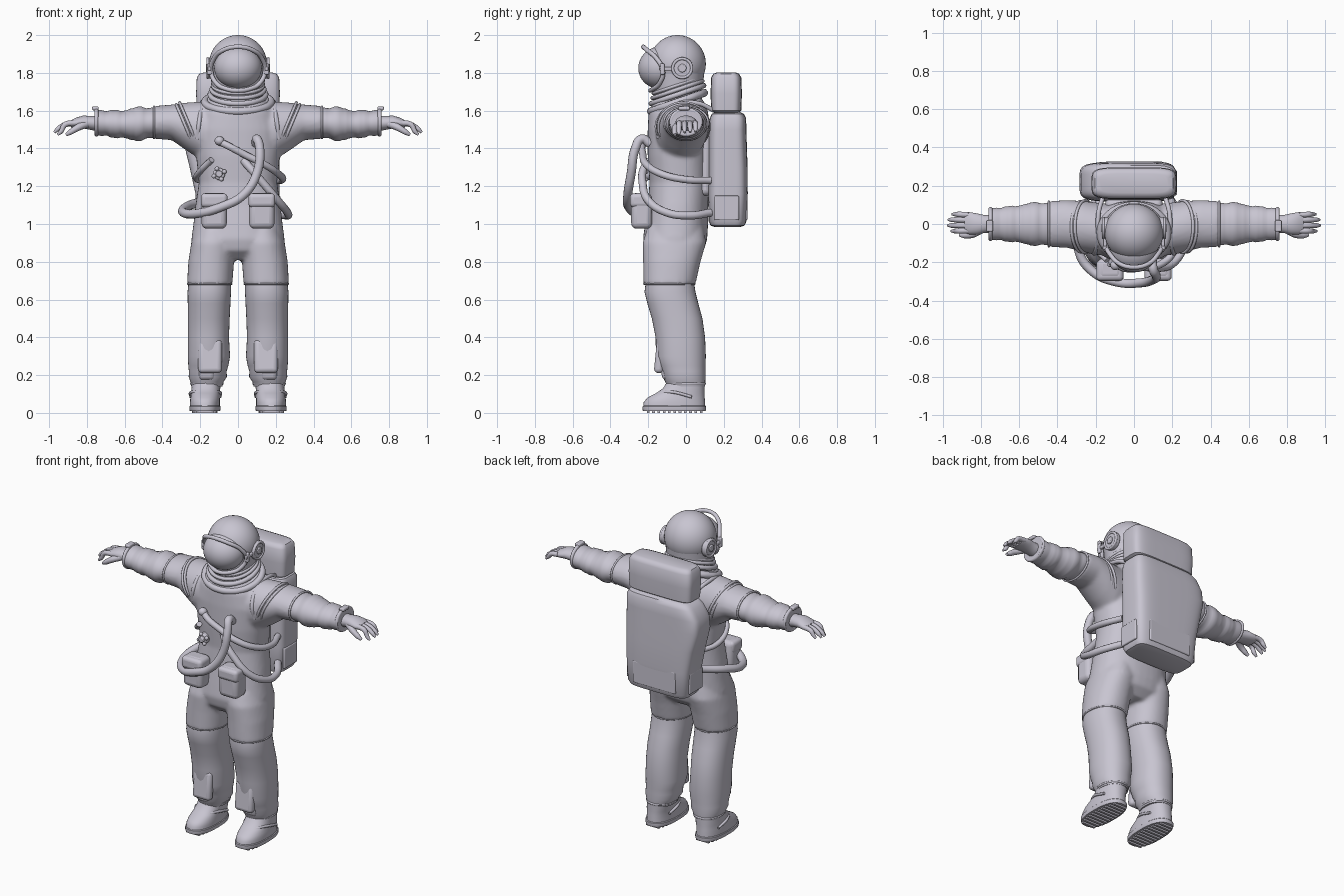
import bpy, bmesh, math, random
from mathutils import Matrix, Vector

random.seed(4)
if "Cube" in bpy.data.objects:
    bpy.data.objects.remove(bpy.data.objects["Cube"])

suit = bpy.data.materials.new("pale lavender grey")
suit.use_nodes = True
COLOR = (0.58, 0.56, 0.64, 1)
suit.diffuse_color = COLOR
suit.node_tree.nodes["Principled BSDF"].inputs["Base Color"].default_value = COLOR
parts = []


def finish(name, bm, mirror=False):
    bmesh.ops.recalc_face_normals(bm, faces=bm.faces)
    me = bpy.data.meshes.new(name)
    bm.to_mesh(me)
    bm.free()
    me.materials.append(suit)
    ob = bpy.data.objects.new(name, me)
    bpy.context.collection.objects.link(ob)
    if mirror:
        ob.modifiers.new("mirror", 'MIRROR').use_mirror_merge = False
    parts.append(ob)
    return ob


def loft(bm, rings, axis='z', n=40, power=2.0, flip=1):
    """Skin superellipse rings: position, two centre and two radius values."""
    loops = []
    for pos, c1, c2, r1, r2 in rings:
        loop = []
        for i in range(n):
            a = 2 * math.pi * i / n
            c, s = math.cos(a), math.sin(a)
            u = c1 + r1 * math.copysign(abs(c) ** (2 / power), c)
            v = c2 + r2 * math.copysign(abs(s) ** (2 / power), s)
            co = (u * flip, v, pos) if axis == 'z' else (pos * flip, u, v)
            loop.append(bm.verts.new(co))
        loops.append(loop)
    for a, b in zip(loops, loops[1:]):
        for i in range(n):
            j = (i + 1) % n
            bm.faces.new((a[i], a[j], b[j], b[i]))
    bm.faces.new(loops[0])
    bm.faces.new(loops[-1])


def lofted(name, rings, mirror=False, **kw):
    bm = bmesh.new()
    loft(bm, rings, **kw)
    return finish(name, bm, mirror)


def ball(name, centre, radii, tilt=0, mirror=False):
    bm = bmesh.new()
    m = Matrix.Translation(centre) @ Matrix.Rotation(tilt, 4, 'X') @ Matrix.Diagonal((*radii, 1))
    bmesh.ops.create_uvsphere(bm, u_segments=48, v_segments=28, radius=1, matrix=m)
    return finish(name, bm, mirror)


def box(name, centre, size, bevel, mirror=False, tilt=0):
    bm = bmesh.new()
    m = Matrix.Translation(centre) @ Matrix.Rotation(tilt, 4, 'X') @ Matrix.Diagonal((*size, 1))
    bmesh.ops.create_cube(bm, size=1, matrix=m)
    ob = finish(name, bm, mirror)
    b = ob.modifiers.new("round", 'BEVEL')
    b.width, b.segments = bevel, 4
    return ob


def disc(name, centre, radius, depth, axis, mirror=False):
    bm = bmesh.new()
    turn = Matrix.Rotation(math.pi / 2, 4, 'Y' if axis == 'x' else 'X')
    bmesh.ops.create_cone(bm, cap_ends=True, segments=32, radius1=radius, radius2=radius,
                          depth=depth, matrix=Matrix.Translation(centre) @ turn)
    ob = finish(name, bm, mirror)
    b = ob.modifiers.new("round", 'BEVEL')
    b.width, b.segments, b.limit_method = depth * 0.2, 2, 'ANGLE'
    return ob


def tube(name, points, radius, cyclic=False, mirror=False, taper=None):
    cu = bpy.data.curves.new(name, 'CURVE')
    cu.dimensions = '3D'
    cu.bevel_depth, cu.bevel_resolution, cu.resolution_u = radius, 4, 8
    cu.use_fill_caps = True
    sp = cu.splines.new('BEZIER')
    sp.bezier_points.add(len(points) - 1)
    for i, (p, q) in enumerate(zip(sp.bezier_points, points)):
        p.co = q
        p.handle_left_type = p.handle_right_type = 'AUTO'
        p.radius = 1 if taper is None else taper[i]
    sp.use_cyclic_u = cyclic
    tmp = bpy.data.objects.new(name, cu)
    bpy.context.collection.objects.link(tmp)
    bpy.context.view_layer.update()
    me = tmp.to_mesh()
    bm = bmesh.new()
    bm.from_mesh(me)
    tmp.to_mesh_clear()
    bpy.data.objects.remove(tmp)
    return finish(name, bm, mirror)


def ring(name, centre, r1, r2, radius, turn, mirror=False):
    pts = []
    for i in range(16):
        a = math.tau * i / 16
        pts.append(Vector(centre) + turn @ Vector((r1 * math.cos(a), r2 * math.sin(a), 0)))
    return tube(name, pts, radius, True, mirror)


# Suit body: torso, thighs and shoulders fused into one soft shell
bm = bmesh.new()
loft(bm, [(.81, 0, -.06, .17, .1), (.86, 0, -.06, .235, .155), (.92, 0, -.058, .247, .17),
          (1, 0, -.05, .236, .167), (1.1, 0, -.042, .225, .16), (1.22, 0, -.035, .207, .158),
          (1.36, 0, -.04, .222, .163), (1.5, 0, -.04, .232, .163), (1.59, 0, -.04, .2, .158),
          (1.64, 0, -.04, .165, .14), (1.67, 0, -.04, .135, .12)], power=2.3)
for side in (1, -1):
    loft(bm, [(.68, .15, -.088, .12, .138), (.8, .142, -.075, .121, .152),
              (.9, .13, -.062, .118, .168), (.98, .12, -.055, .1, .15)], flip=side, power=2.2)
    loft(bm, [(.08, -.03, 1.49, .13, .15), (.2, -.025, 1.495, .137, .152), (.27, -.012, 1.515, .133, .128),
              (.35, 0, 1.538, .124, .094), (.45, 0, 1.538, .12, .086)], axis='x', flip=side)
body = finish("suit_body", bm)
re = body.modifiers.new("fuse", 'REMESH')
re.mode, re.voxel_size, re.use_smooth_shade = 'VOXEL', .011, True
sm = body.modifiers.new("soften", 'SMOOTH')
sm.factor, sm.iterations = .5, 5

# Lower legs with soft folds near the ankle
lofted("lower_leg", [(.69, .15, -.085, .112, .128), (.64, .152, -.085, .115, .135),
                     (.58, .153, -.07, .113, .135), (.5, .155, -.047, .111, .134),
                     (.4, .157, -.03, .109, .131), (.3, .154, -.027, .112, .132),
                     (.25, .157, -.02, .106, .123), (.22, .16, -.013, .1, .116), (.19, .16, -.01, .101, .113),
                     (.165, .164, -.004, .088, .106), (.14, .165, .0, .082, .1)], True, power=2.2)
box("knee_patch", (.148, -.137, .3), (.125, .05, .18), .022, True, tilt=-.1)
box("shin_patch", (.165, -.105, .21), (.085, .05, .07), .022, True, tilt=.2)
ring("ankle_seam", (.165, .0, .155), .083, .101, .006, Matrix.Identity(3), True)
ring("thigh_seam", (.15, -.088, .683), .116, .134, .005, Matrix.Identity(3), True)

# Boots, soles and treads
lofted("boot", [(.025, .175, -.062, .079, .164), (.055, .175, -.062, .08, .163), (.08, .174, -.053, .078, .152),
                (.105, .172, -.03, .076, .128), (.13, .17, -.012, .076, .11), (.17, .167, .0, .076, .097)],
       True, power=2.3)
lofted("sole", [(.01, .175, -.062, .08, .166), (.018, .175, -.062, .083, .168), (.034, .175, -.062, .083, .168),
                (.038, .175, -.062, .079, .164)], True, power=2.5)
bm = bmesh.new()
for i in range(11):
    y = -.2 + i * .028
    w = .135 * math.sqrt(1 - ((y + .062) / .19) ** 2)
    bmesh.ops.create_cube(bm, size=1, matrix=Matrix.Translation((.175, y, .007)) @ Matrix.Diagonal((w, .014, .014, 1)))
finish("sole_treads", bm, True)
tube("boot_strap", [(.095, .03, .085), (.1, -.07, .11), (.172, -.142, .104), (.245, -.07, .11), (.25, .03, .085)],
     .008, mirror=True)

# Sleeves with creases, cuffs and armhole piping
rings = []
for i in range(25):
    t = i / 24
    puff = .012 * math.exp(-((t - .32) / .16) ** 2) + random.uniform(-.005, .005)
    rings.append((.43 + .33 * t, 0, 1.538 - .01 * math.sin(math.pi * t),
                  .113 - .033 * t + puff * .7, .082 - .018 * t + puff))
lofted("sleeve", rings, True, axis='x')
side_turn = Matrix.Rotation(math.pi / 2, 3, 'Y')
ring("sleeve_seam", (.445, 0, 1.538), .083, .117, .006, side_turn, True)
ring("cuff", (.75, 0, 1.54), .066, .078, .011, side_turn, True)
box("cuff_tab", (.755, -.01, 1.612), (.035, .06, .02), .007, True)
for k in range(2):
    ring("armhole_piping", (.255 + .022 * k, -.014, 1.515), .138 - .01 * k, .136 - .004 * k, .008,
         Matrix.Rotation(math.pi / 2 + .4, 3, 'Y'), True)

# Gloved hands
lofted("palm", [(.72, 0, 1.53, .05, .042), (.78, 0, 1.535, .046, .037), (.82, 0, 1.54, .055, .034),
                (.86, .004, 1.535, .058, .027), (.885, .006, 1.53, .052, .018)], True, axis='x', n=28)
for name, y, reach, drop in (("index_finger", -.035, .955, 1.472), ("middle_finger", -.007, .973, 1.484),
                             ("ring_finger", .021, .97, 1.486), ("little_finger", .048, .95, 1.488)):
    tube(name, [(.865, y, 1.535), (.915, y * 1.04, 1.526), (reach - .018, y * 1.06, drop + .018), (reach, y * 1.06, drop)],
         .0145, mirror=True, taper=(1.05, 1, .85, .45))
tube("thumb", [(.8, -.03, 1.53), (.845, -.054, 1.512), (.885, -.06, 1.488), (.91, -.058, 1.472)],
     .017, mirror=True, taper=(1.2, 1.1, .9, .5))

# Helmet, visor and side fittings
ball("helmet", (0, -.045, 1.848), (.153, .15, .152))
lofted("helmet_base", [(1.62, 0, -.04, .13, .125), (1.7, 0, -.045, .135, .13), (1.8, 0, -.045, .147, .142)])
ball("visor", (0, -.135, 1.828), (.126, .118, .112), tilt=.25)
half = [(.075, -.208, 1.922), (.128, -.155, 1.875), (.143, -.122, 1.81), (.115, -.14, 1.745), (.06, -.173, 1.715)]
loop = [(0, -.226, 1.938)] + half + [(0, -.188, 1.707)] + [(-x, y, z) for x, y, z in reversed(half)]
tube("visor_rim", loop, .012, True)
disc("ear_cap", (.147, -.02, 1.825), .056, .03, 'x', True)
ring("ear_ring", (.16, -.02, 1.825), .05, .05, .008, side_turn, True)
disc("ear_button", (.16, -.02, 1.825), .022, .02, 'x', True)
box("visor_arm", (.152, -.1, 1.822), (.018, .085, .02), .005, True)
box("visor_clamp", (.152, -.125, 1.82), (.024, .022, .06), .006, True)

# Neck rings leaning forward
lean = Matrix.Rotation(.33, 3, 'X')
for z, r, thick in ((1.735, .135, .009), (1.712, .14, .011), (1.685, .147, .014), (1.655, .152, .011)):
    ring("neck_ring", (0, -.045, z), r, r, thick, lean)
ring("collar_hose", (0, -.045, 1.645), .175, .15, .02, lean)

# Life support pack
lofted("backpack", [(.985, 0, .22, .175, .07), (.992, 0, .22, .2, .09), (1.015, 0, .22, .213, .1),
                    (1.16, -.003, .222, .222, .105), (1.3, -.018, .222, .238, .104), (1.42, -.031, .22, .254, .102),
                    (1.5, -.027, .22, .25, .1), (1.56, -.008, .222, .23, .096), (1.583, 0, .222, .21, .085),
                    (1.592, 0, .222, .18, .065)], n=64, power=5)
lofted("upper_pack", [(1.585, 0, .213, .19, .06), (1.6, 0, .213, .217, .08), (1.69, 0, .213, .222, .083),
                      (1.775, 0, .213, .218, .08), (1.795, 0, .213, .205, .068), (1.802, 0, .213, .18, .05)],
       n=64, power=5)
box("pack_side_pocket", (.216, .215, 1.085), (.016, .13, .13), .007, True)
box("pack_flap", (0, .318, 1.09), (.3, .016, .14), .007)
box("pack_harness", (0, .1, 1.35), (.3, .07, .4), .03)
tube("shoulder_strap", [(.16, .15, 1.6), (.185, .06, 1.64), (.19, -.06, 1.63), (.205, -.15, 1.54), (.215, -.14, 1.45)],
     .012, mirror=True)

# Chest hoses running round to the pack
tube("main_hose", [(.095, -.19, 1.425), (.1, -.235, 1.45), (.115, -.268, 1.4), (.1, -.29, 1.27), (.03, -.308, 1.155),
                   (-.09, -.303, 1.09), (-.22, -.245, 1.055), (-.288, -.14, 1.06), (-.275, -.01, 1.09),
                   (-.19, .13, 1.12)], .024)
tube("cross_hose", [(-.1, -.19, 1.435), (-.075, -.222, 1.425), (.04, -.228, 1.365), (.14, -.21, 1.315),
                    (.215, -.13, 1.265), (.235, 0, 1.235), (.19, .13, 1.23)], .019)
tube("waist_hose", [(.03, -.19, 1.335), (.07, -.225, 1.29), (.13, -.23, 1.22), (.21, -.2, 1.125), (.262, -.1, 1.06),
                    (.255, .02, 1.045), (.19, .13, 1.06)], .021)
tube("right_waist_hose", [(-.14, -.19, 1.34), (-.2, -.12, 1.28), (-.222, 0, 1.24), (-.18, .13, 1.23)], .016)
ball("hose_end", (-.098, -.215, 1.44), (.026, .026, .024))

# Chest valve
disc("valve_base", (-.1, -.195, 1.265), .032, .04, 'y')
disc("valve_knob", (-.1, -.218, 1.265), .018, .03, 'y')
for a in range(4):
    t = a * math.pi / 2 + .4
    ball("valve_lobe", (-.1 + .03 * math.cos(t), -.212, 1.265 + .03 * math.sin(t)), (.012, .012, .012))

# Belt pouches
box("pouch", (.126, -.235, 1.07), (.134, .11, .19), .03, True)
box("pouch_flap", (.126, -.243, 1.125), (.142, .108, .075), .022, True)

# Smooth shading with crisp edges kept
bpy.ops.object.select_all(action='DESELECT')
for ob in parts:
    ob.select_set(True)
bpy.context.view_layer.objects.active = parts[0]
bpy.ops.object.shade_smooth_by_angle(angle=math.radians(40))
